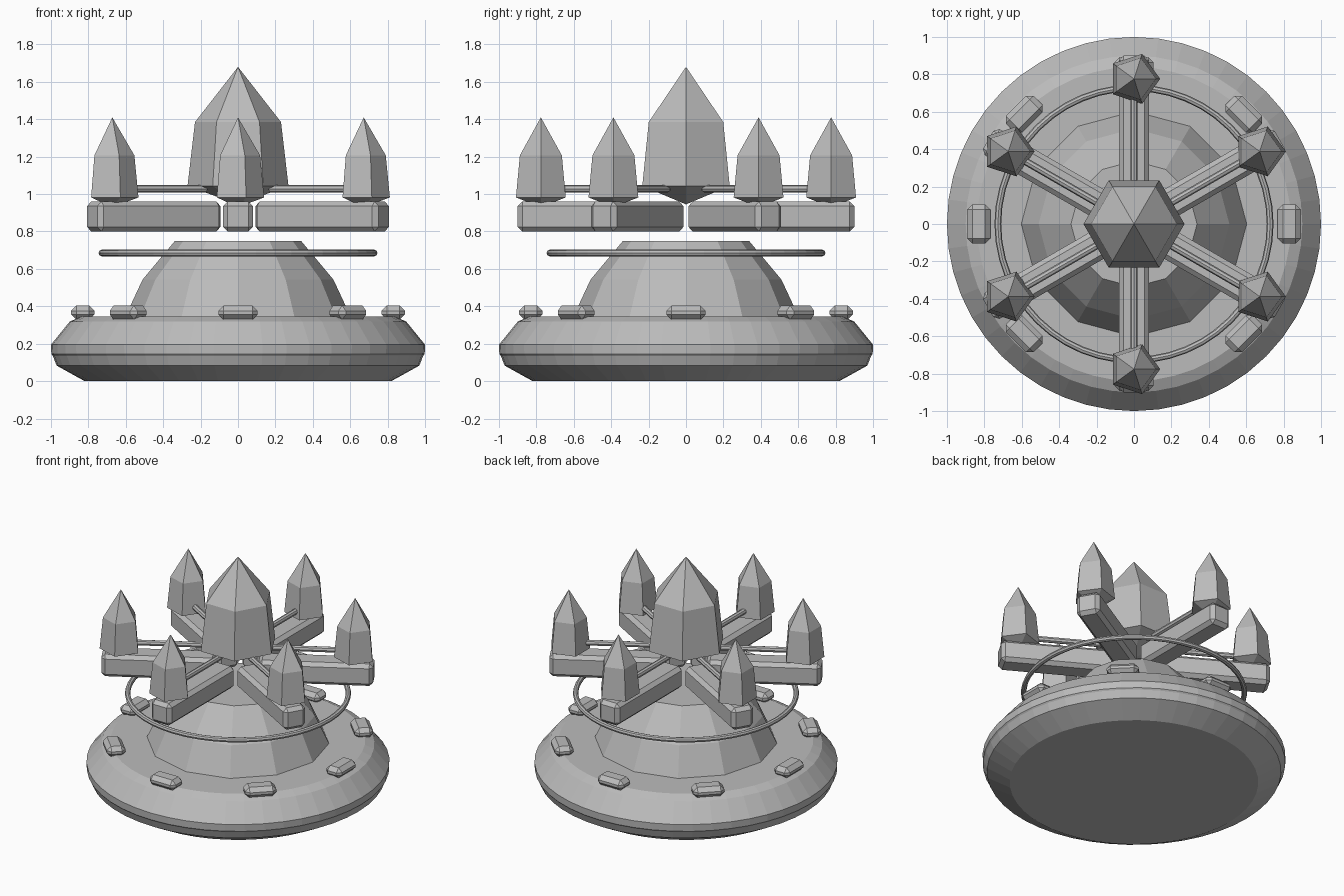
import bpy, math
from mathutils import Matrix, Vector

if "Cube" in bpy.data.objects:
    bpy.data.objects.remove(bpy.data.objects["Cube"])

stone = bpy.data.materials.new("stone grey")
stone.diffuse_color = (0.5, 0.5, 0.5, 1)
stone.use_nodes = True
stone.node_tree.nodes["Principled BSDF"].inputs["Base Color"].default_value = stone.diffuse_color


def make(name, verts, faces):
    me = bpy.data.meshes.new(name)
    me.from_pydata(verts, [], faces)
    me.materials.append(stone)
    ob = bpy.data.objects.new(name, me)
    bpy.context.collection.objects.link(ob)
    return ob


def lathe(name, profile, sides, centre=(0, 0, 0)):
    """Spin (radius, z) points, bottom to top; radius 0 makes a point."""
    verts, rings, faces = [], [], []
    cx, cy, cz = centre
    for r, z in profile:
        n = 1 if r == 0 else sides
        rings.append([len(verts) + i for i in range(n)])
        for i in range(n):
            a = math.tau * i / sides
            verts.append((cx + r * math.cos(a), cy + r * math.sin(a), cz + z))
    for lo, hi in zip(rings, rings[1:]):
        for i in range(sides):
            j = (i + 1) % sides
            if len(lo) == 1:
                faces.append((lo[0], hi[j], hi[i]))
            elif len(hi) == 1:
                faces.append((lo[i], lo[j], hi[0]))
            else:
                faces.append((lo[i], lo[j], hi[j], hi[i]))
    if len(rings[0]) > 1:
        faces.append(tuple(reversed(rings[0])))
    if len(rings[-1]) > 1:
        faces.append(tuple(rings[-1]))
    return make(name, verts, faces)


def block(name, size, radius, z, angle, bevel):
    """Chamfered box set out along a radial direction."""
    bpy.ops.mesh.primitive_cube_add(size=1)
    ob = bpy.context.object
    ob.name = name
    ob.data.materials.append(stone)
    ob.data.transform(Matrix.Rotation(angle, 4, 'Z')
                      @ Matrix.Translation((radius, 0, z))
                      @ Matrix.Diagonal((*size, 1)))
    mod = ob.modifiers.new("chamfer", 'BEVEL')
    mod.width = bevel
    mod.segments = 1
    return ob


# Wide saucer base with a rim band
lathe("base_disc", [(0.82, 0), (0.97, 0.083), (0.99, 0.135), (0.998, 0.145),
                    (1.0, 0.195), (0.9, 0.318), (0.84, 0.345)], 48)

# Faceted dome in the middle
lathe("dome", [(0.605, 0.34), (0.51, 0.543), (0.337, 0.75)], 12)

# Floating ring
bpy.ops.mesh.primitive_torus_add(location=(0, 0, 0.685), major_radius=0.728,
                                 minor_radius=0.018, major_segments=48,
                                 minor_segments=8)
ring = bpy.context.object
ring.name = "floating_ring"
ring.data.materials.append(stone)

# Pods around the base
for i in range(8):
    block(f"base_pod_{i}", (0.125, 0.21, 0.075), 0.83, 0.366,
          i * math.tau / 8, 0.028)

# Six arms, each with a rod and an outer crystal
for i in range(6):
    a = math.radians(30 + 60 * i)
    d = Vector((math.cos(a), math.sin(a), 0))
    block(f"arm_{i}", (0.76, 0.16, 0.16), 0.52, 0.88, a, 0.025)
    rod = lathe(f"rod_{i}", [(0.02, 0.2), (0.02, 0.7)], 8)
    rod.data.transform(Matrix.Translation((0, 0, 1.028))
                       @ Matrix.Rotation(a, 4, 'Z')
                       @ Matrix.Rotation(math.pi / 2, 4, 'Y'))
    lathe(f"outer_crystal_{i}", [(0, 0.93), (0.14, 0.982), (0.118, 1.207),
                                 (0, 1.41)], 5, d * 0.776)

# Large central crystal
lathe("central_crystal", [(0, 0.945), (0.27, 1.043), (0.23, 1.385),
                          (0, 1.68)], 6)
